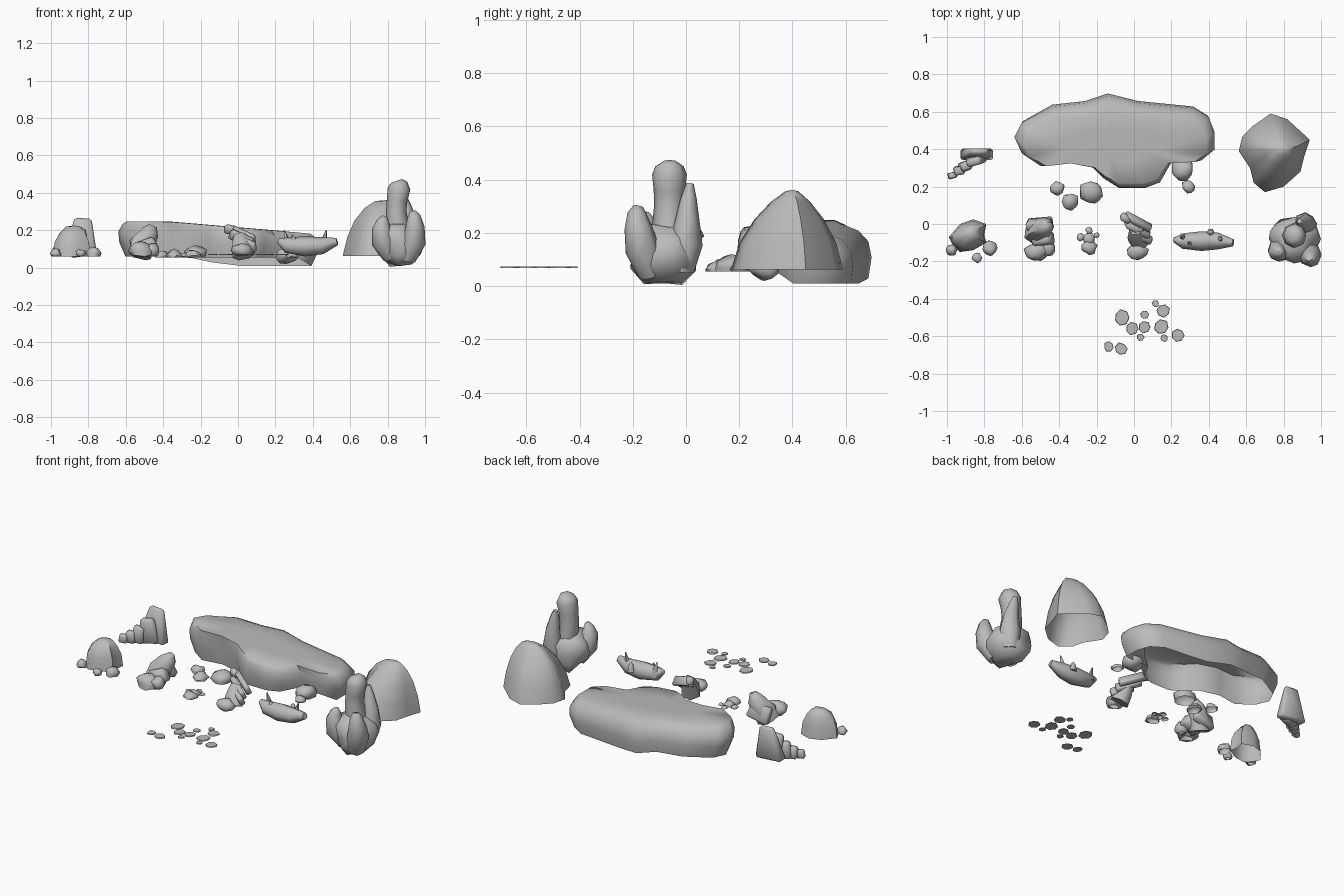
import bpy, bmesh, math, random
from mathutils import Vector, Euler, noise

old = bpy.data.objects.get("Cube")
if old:
    bpy.data.objects.remove(old, do_unlink=True)

GREY = 0.5
stone_mat = bpy.data.materials.new("stone grey")
stone_mat.use_nodes = True
stone_mat.diffuse_color = (GREY, GREY, GREY, 1)
stone_mat.node_tree.nodes["Principled BSDF"].inputs["Base Color"].default_value = (GREY, GREY, GREY, 1)
parts = []


def finish(name, bm):
    bmesh.ops.recalc_face_normals(bm, faces=bm.faces)
    me = bpy.data.meshes.new(name)
    bm.to_mesh(me)
    bm.free()
    me.materials.append(stone_mat)
    ob = bpy.data.objects.new(name, me)
    bpy.context.collection.objects.link(ob)
    parts.append(ob)
    return ob


def skin(bm, rings):
    """Bridge consecutive rings of equal length."""
    for a, b in zip(rings, rings[1:]):
        n = len(a)
        for i in range(n):
            bm.faces.new((a[i], a[(i + 1) % n], b[(i + 1) % n], b[i]))


def shell(name, outline, centre, levels, floor, roof):
    """Open-bottomed rock: an outline lofted through (height, scale x, scale y, shift y) levels."""
    bm = bmesh.new()
    cx, cy = centre
    rings = []
    for h, sx, sy, dy in levels:
        ring = []
        for x, y in outline:
            px, py = cx + (x - cx) * sx, cy + (y - cy) * sy + dy
            ring.append(bm.verts.new((px, py, floor(x, y) * (1 - h) + roof(px) * h)))
        rings.append(ring)
    skin(bm, rings)
    tip = bm.verts.new((cx, cy + levels[-1][3], roof(cx)))
    top = rings[-1]
    for i in range(len(top)):
        bm.faces.new((top[i], top[(i + 1) % len(top)], tip))
    return finish(name, bm)


def tube(name, path, sides=8, rough=0.07):
    """Rounded limb through (x, y, z, radius) points, with closed ends."""
    bm = bmesh.new()
    pts = [Vector(p[:3]) for p in path]
    chips = [1 + random.uniform(-rough, rough) for _ in range(sides)]
    rings = []
    for i, p in enumerate(path):
        t = pts[min(i + 1, len(pts) - 1)] - pts[max(i - 1, 0)]
        q = Vector((0, 0, 1)).rotation_difference(t)
        ring = []
        for k in range(sides):
            a = math.tau * k / sides
            r = p[3] * chips[k]
            ring.append(bm.verts.new(pts[i] + q @ Vector((r * math.cos(a), r * math.sin(a), 0))))
        rings.append(ring)
    skin(bm, rings)
    bm.faces.new(rings[0])
    bm.faces.new(rings[-1])
    return finish(name, bm)


def boulder(name, loc, size, floor=0.06, turn=0.0, rough=0.16):
    """Lumpy stone with half-sizes, cut flat and left open at the floor height."""
    bm = bmesh.new()
    bmesh.ops.create_icosphere(bm, subdivisions=2, radius=1)
    seed = Vector(loc) * 37
    rot = Euler((0, 0, turn))
    for v in bm.verts:
        d = 1 + rough * noise.noise(v.co * 1.6 + seed) * 2
        c = Vector([v.co[i] * size[i] * d for i in range(3)])
        c.rotate(rot)
        v.co = c + Vector(loc)
        v.co.z = max(v.co.z, floor)
    under = [f for f in bm.faces if all(v.co.z < floor + 1e-5 for v in f.verts)]
    bmesh.ops.delete(bm, geom=under, context='FACES')
    return finish(name, bm)


def slab(name, loc, size, rot, taper=0.85):
    """Chipped block, narrower at the top."""
    bm = bmesh.new()
    bmesh.ops.create_cube(bm, size=1)
    for v in bm.verts:
        k = taper if v.co.z > 0 else 1
        v.co = Vector((v.co.x * size[0] * k, v.co.y * size[1] * k, v.co.z * size[2]))
    bmesh.ops.bevel(bm, geom=bm.edges[:], offset=min(size) * 0.18, segments=1, affect='EDGES')
    e = Euler([math.radians(a) for a in rot])
    for v in bm.verts:
        v.co.rotate(e)
        v.co += Vector(loc)
    return finish(name, bm)


def ramp(x, x0, x1, a, b):
    t = min(max((x - x0) / (x1 - x0), 0), 1)
    return a + (b - a) * t


random.seed(4)

# Long plateau rock, its front lobe hanging clear of the ground
shell("plateau_rock",
      [(-.64, .47), (-.60, .55), (-.44, .64), (-.26, .66), (-.14, .70), (.02, .66), (.32, .63),
       (.40, .58), (.43, .50), (.43, .40), (.36, .34), (.20, .33), (.14, .22), (.06, .19),
       (-.08, .19), (-.16, .24), (-.22, .30), (-.36, .33), (-.50, .31), (-.60, .38)],
      (-.1, .46),
      [(0, .93, .94, 0), (.4, .99, .99, 0), (.7, 1, .96, -.005), (.9, .96, .87, -.02),
       (.99, .92, .76, -.037), (1, .5, .35, -.03)],
      lambda x, y: max(ramp(x, -.3, -.05, .06, .01), ramp(y, .33, .40, .055, .01)),
      lambda x: ramp(x, -.4, .43, .25, .18))

# Domed peak rock, ridged from side to side
shell("peak_rock",
      [(.56, .39), (.58, .47), (.63, .52), (.73, .59), (.82, .56), (.94, .45), (.91, .36), (.89, .28),
       (.80, .20), (.70, .17), (.64, .22), (.62, .30)],
      (.80, .40),
      [(0, 1, 1, 0), (.33, .9, .87, 0), (.63, .74, .62, 0), (.85, .52, .35, 0), (.98, .28, .12, 0)],
      lambda x, y: .063, lambda x: .362)

# Fingered rock
boulder("finger_rock_body", (.86, -.08, .125), (.135, .13, .12), .003, .3)
tube("tall_finger", [(.87, -.06, .1, .07), (.855, -.06, .2, .066), (.845, -.06, .30, .057), (.85, -.06, .36, .058),
                     (.86, -.06, .42, .064), (.855, -.06, .45, .052), (.85, -.06, .465, .03)])
tube("right_finger", [(.82, -.11, .06, .05), (.775, -.14, .14, .065), (.765, -.15, .21, .05),
                      (.775, -.15, .25, .033), (.785, -.15, .275, .014)])
tube("left_finger", [(.90, -.13, .05, .05), (.94, -.165, .14, .062), (.945, -.18, .22, .05),
                     (.94, -.185, .275, .034), (.935, -.18, .30, .018)])
tube("back_finger", [(.90, -.02, .06, .05), (.915, -.0, .16, .062), (.91, .005, .25, .045),
                     (.895, .01, .33, .03), (.885, .015, .385, .014)])

# Rounded cluster on the far right
shell("cluster_rock",
      [(-.99, -.07), (-.93, 0), (-.86, .025), (-.79, .0), (-.80, -.06), (-.79, -.1),
       (-.86, -.14), (-.93, -.15), (-.97, -.11)],
      (-.875, -.06),
      [(0, 1, 1, 0), (.45, .92, .9, 0), (.75, .7, .7, 0), (.97, .38, .35, .01)],
      lambda x, y: .06, lambda x: .225)
for i, (x, y, r) in enumerate([(-.975, -.14, .03), (-.77, -.13, .04), (-.84, -.18, .027)]):
    boulder(f"cluster_stone_{i + 1}", (x, y, .075), (r, r, r * .9), .06, i)

# Stepped blocks
slab("step_block_tall", (-.835, .38, .165), (.18, .065, .2), (-5, 4, 0), .5)
slab("step_block_upper", (-.85, .34, .135), (.11, .06, .15), (5, -8, 15), .7)
slab("step_block_middle", (-.90, .31, .11), (.07, .055, .1), (0, 5, 20))
slab("step_block_lower", (-.935, .285, .095), (.06, .05, .07), (4, 0, 10))
slab("step_block_small", (-.97, .26, .085), (.05, .035, .05), (0, 4, 15))

# Leaning stack
tube("leaning_stone", [(-.53, -.05, .065, .06), (-.51, -.03, .13, .06), (-.47, -.01, .19, .045),
                       (-.455, -.01, .225, .02)], 7, .12)
slab("leaning_stack_top", (-.51, .0, .12), (.14, .05, .1), (15, -15, 5))
slab("leaning_stack_middle", (-.49, -.08, .11), (.12, .08, .08), (-10, -20, 10))
boulder("leaning_stack_front_stone", (-.52, -.15, .09), (.068, .048, .05), .06)
boulder("leaning_stack_side_stone", (-.46, -.13, .09), (.04, .045, .04), .06)

# Tilted sheets arching over a foot stone
for i, (x, y, z, w) in enumerate([(.025, .01, .175, .17), (.02, -.03, .155, .16), (.04, -.065, .13, .14)]):
    slab(f"arch_sheet_{i + 1}", (x, y, z), (w, .034, .055), (25, 22, -28))
slab("arch_tip", (-.045, .03, .205), (.06, .04, .045), (20, 10, -30))
tube("arch_post", [(.03, -.09, .065, .06), (.02, -.07, .11, .055), (.01, -.03, .17, .035)], 6)
boulder("arch_foot_stone", (.02, -.15, .09), (.055, .042, .042), .065)

# Long hull-shaped rock with horns
tube("hull_rock", [(.215, -.085, .145, .014), (.26, -.09, .12, .042), (.36, -.09, .113, .054),
                   (.45, -.09, .117, .046), (.53, -.10, .14, .02)], 8, .06)
for i, (x, y, z, lean) in enumerate([(.26, -.07, .2, -.012), (.30, -.1, .175, -.01),
                                     (.41, -.045, .165, 0), (.46, -.08, .2, .012)]):
    tube(f"hull_horn_{i + 1}", [(x, y, .11, .022), (x, y, .15, .015), (x + lean, y, z, .003)], 6)

# Loose boulders
loose = [(-.24, -.125, .042, .06), (-.285, -.07, .022, .06), (-.24, -.035, .02, .06), (-.20, -.06, .016, .06),
         (-.24, -.08, .035, .06), (-.41, .19, .04, .055), (-.34, .12, .046, .055), (-.23, .17, .068, .055),
         (.26, .295, .065, .003), (.29, .20, .035, .055)]
for i, (x, y, r, low) in enumerate(loose):
    boulder(f"loose_boulder_{i + 1}", (x, y, .06 + r * .1), (r, r * .9, r * .7), low, i * 1.3)

# Flat paving stones
paving = [(-.065, -.5, .042), (-.01, -.56, .036), (.055, -.55, .035), (.055, -.485, .024), (.115, -.425, .02),
          (.155, -.465, .037), (.145, -.55, .042), (.035, -.605, .02), (.16, -.61, .02), (.235, -.595, .035),
          (-.135, -.655, .027), (-.07, -.668, .034)]
for i, (x, y, r) in enumerate(paving):
    bm = bmesh.new()
    spin = random.random()
    lows = [bm.verts.new((x + r * k * math.cos(a), y + r * k * math.sin(a), .068))
            for a, k in ((math.tau * (n + spin) / 7, random.uniform(.88, 1.08)) for n in range(7))]
    highs = [bm.verts.new((x + (v.co.x - x) * .93, y + (v.co.y - y) * .93, .074)) for v in lows]
    skin(bm, [lows, highs])
    bm.faces.new(lows)
    bm.faces.new(highs)
    finish(f"paving_stone_{i + 1}", bm)

# Smooth shading with crisp hard edges
bpy.ops.object.select_all(action='DESELECT')
for ob in parts:
    ob.select_set(True)
bpy.context.view_layer.objects.active = parts[0]
bpy.ops.object.shade_smooth_by_angle(angle=math.radians(60))
